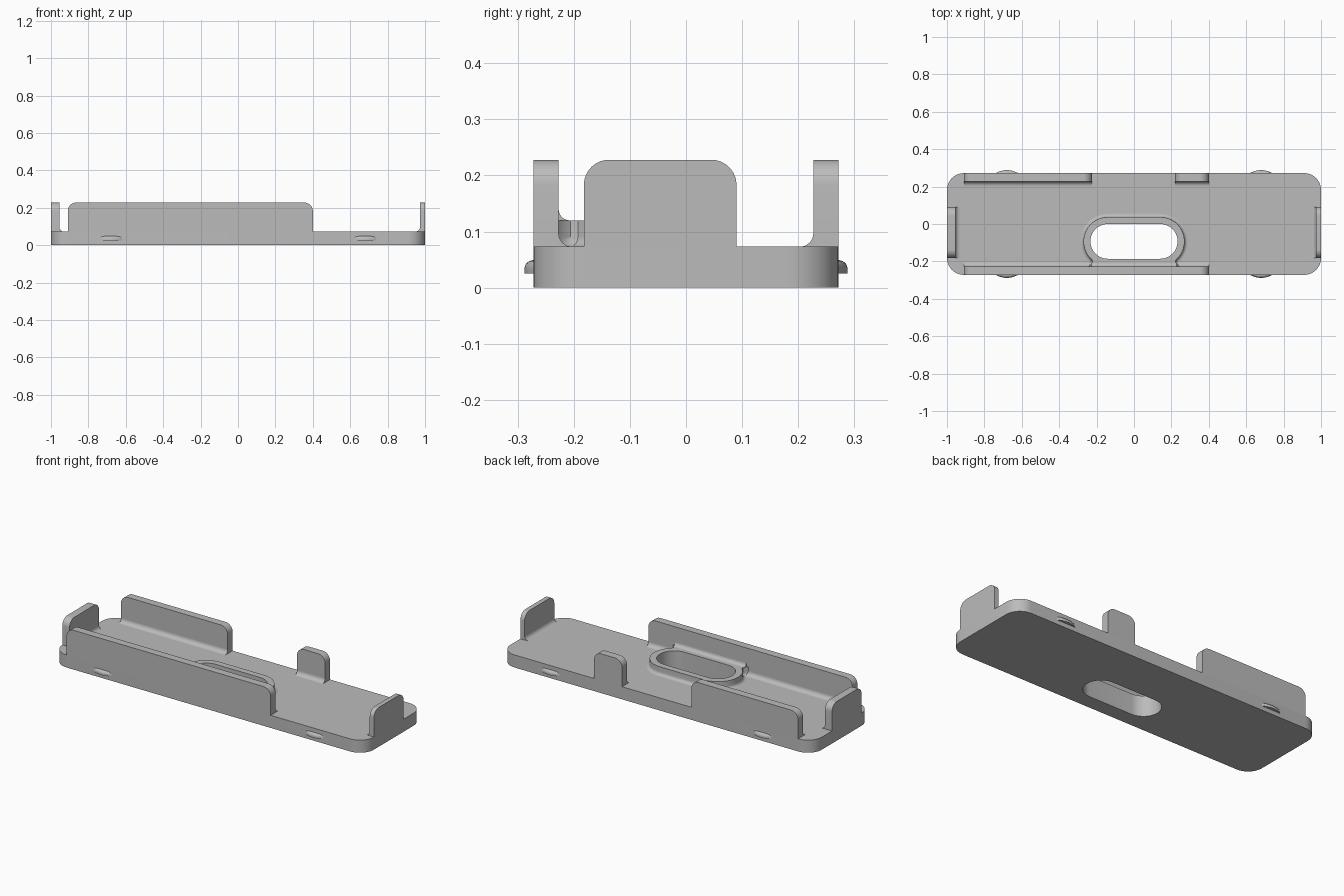
import bpy, bmesh, math
from mathutils import Vector

if "Cube" in bpy.data.objects:
    bpy.data.objects.remove(bpy.data.objects["Cube"], do_unlink=True)

# Material
grey = bpy.data.materials.new("plain grey")
grey.use_nodes = True
COLOUR = (0.5, 0.5, 0.5, 1)
grey.diffuse_color = COLOUR
grey.node_tree.nodes["Principled BSDF"].inputs["Base Color"].default_value = COLOUR

# Main dimensions
FLOOR, TOP, RIM = 0.073, 0.228, 0.12
HALF_Y, WALL, FILLET = 0.272, 0.045, 0.024
HOLE_Y, HOLE_X, HOLE_R, RIM_R = -0.093, 0.14, 0.093, 0.13


def arc(cx, cy, r, start, end, steps=10):
    angles = [math.radians(start + (end - start) * i / steps) for i in range(steps + 1)]
    return [(cx + r * math.cos(a), cy + r * math.sin(a)) for a in angles]


def at_height(outline, z):
    return [(x, y, z) for x, y in outline]


def loft(name, *stacks):
    """Each stack is a list of matching loops; further stacks are holes."""
    bm = bmesh.new()
    bottom, top = [], []
    for stack in stacks:
        rings = [[bm.verts.new(p) for p in loop] for loop in stack]
        n = len(rings[0])
        for a, b in zip(rings, rings[1:]):
            for i in range(n):
                j = (i + 1) % n
                bm.faces.new((a[i], a[j], b[j], b[i]))
        for ring, edges in ((rings[0], bottom), (rings[-1], top)):
            edges += [bm.edges.get((ring[i], ring[(i + 1) % n])) for i in range(n)]
    for edges in (bottom, top):
        bmesh.ops.triangle_fill(bm, edges=edges, use_beauty=True)
    bmesh.ops.recalc_face_normals(bm, faces=bm.faces)
    mesh = bpy.data.meshes.new(name)
    bm.to_mesh(mesh)
    bm.free()
    mesh.materials.append(grey)
    obj = bpy.data.objects.new(name, mesh)
    bpy.context.collection.objects.link(obj)
    bpy.ops.object.select_all(action='DESELECT')
    obj.select_set(True)
    bpy.context.view_layer.objects.active = obj
    bpy.ops.object.shade_smooth_by_angle(angle=math.radians(35))
    return obj


def stadium(r):
    return (arc(HOLE_X, HOLE_Y, r, -90, 90, 20)
            + arc(-HOLE_X, HOLE_Y, r, 90, 270, 20))


# Base plate with rounded corners and a slot
r = 0.09
cx, cy = 1 - r, HALF_Y - r
plate = (arc(cx, cy, r, 0, 90) + arc(-cx, cy, r, 90, 180)
         + arc(-cx, -cy, r, 180, 270) + arc(cx, -cy, r, 270, 360))
slot = stadium(HOLE_R)
loft("base_plate", [at_height(plate, 0), at_height(plate, FLOOR)],
     [at_height(slot, 0), at_height(slot, FLOOR)])


# Raised rim around the slot, flared into the front wall
def rim_outline(grow):
    radius = RIM_R + grow
    right = arc(HOLE_X, HOLE_Y, radius, -50, 90, 18)
    flare = [(0.245 + grow, -0.23), (0.23 + grow, -0.219), (0.222 + grow, -0.206)]
    half = flare + right
    return half + [(-x, y) for x, y in reversed(half)]


rise = 0.018
levels = [at_height(rim_outline(rise * (1 - math.sin(a))), FLOOR + rise * (1 - math.cos(a)))
          for a in [math.radians(15 * i) for i in range(7)]]
levels.append(at_height(rim_outline(0), RIM))
loft("slot_rim", levels, [at_height(slot, FLOOR), at_height(slot, RIM)])


def fillet_section(size):
    """Concave corner filler: first axis away from the wall, second up."""
    return [(0, 0)] + arc(size, size, size, 270, 180, 8)


def wall(name, start, end, face, thickness, along_x):
    """Round-topped wall whose outer side lies at face, with a fillet inside."""
    sign = 1 if face > 0 else -1
    inner = face - sign * thickness
    rad = 0.045

    def place(along, across, z):
        return (along, across, z) if along_x else (across, along, z)

    shape = ([(start, FLOOR), (end, FLOOR)] + arc(end - rad, TOP - rad, rad, 0, 90)
             + arc(start + rad, TOP - rad, rad, 90, 180))
    loft(name, [[place(a, c, z) for a, z in shape] for c in (face, inner)])
    loft(name + "_fillet", [[place(a, inner - sign * d, FLOOR + h)
                             for d, h in fillet_section(FILLET)] for a in (start, end)])


wall("front_wall", -0.91, 0.40, -HALF_Y, WALL, True)
wall("back_long_wall", -0.91, -0.225, HALF_Y, WALL, True)
wall("back_short_tab", 0.22, 0.40, HALF_Y, WALL, True)
wall("right_end_tab", -0.182, 0.09, -1, WALL, False)
wall("left_end_tab", -0.182, 0.09, 1, 0.027, False)

# Fillet where the rim top meets the front wall
loft("rim_wall_fillet", [[(x, WALL - HALF_Y + d, RIM + h) for d, h in fillet_section(0.02)]
                         for x in (-0.228, 0.228)])

# Snap bumps: flat below, rounded above, bowed in plan
for side, side_name in ((-1, "front"), (1, "back")):
    for x0, x_name in ((-0.68, "right"), (0.68, "left")):
        loops = []
        for i in range(8):
            a = math.radians(88 * i / 7)
            depth, half = 0.016 * math.cos(a), 0.06 * math.sqrt(math.cos(a))
            bow = [(x0 + half * t / 8, side * (HALF_Y + depth * (1 - (t / 8) ** 2)))
                   for t in range(-8, 9)]
            inside = [(x0 + half, side * 0.262), (x0 - half, side * 0.262)]
            loops.append(at_height(bow + inside, 0.033 + 0.016 * math.sin(a)))
        loops.insert(0, [(x, y, 0.025) for x, y, z in loops[0]])
        loft(f"{side_name}_{x_name}_bump", loops)
